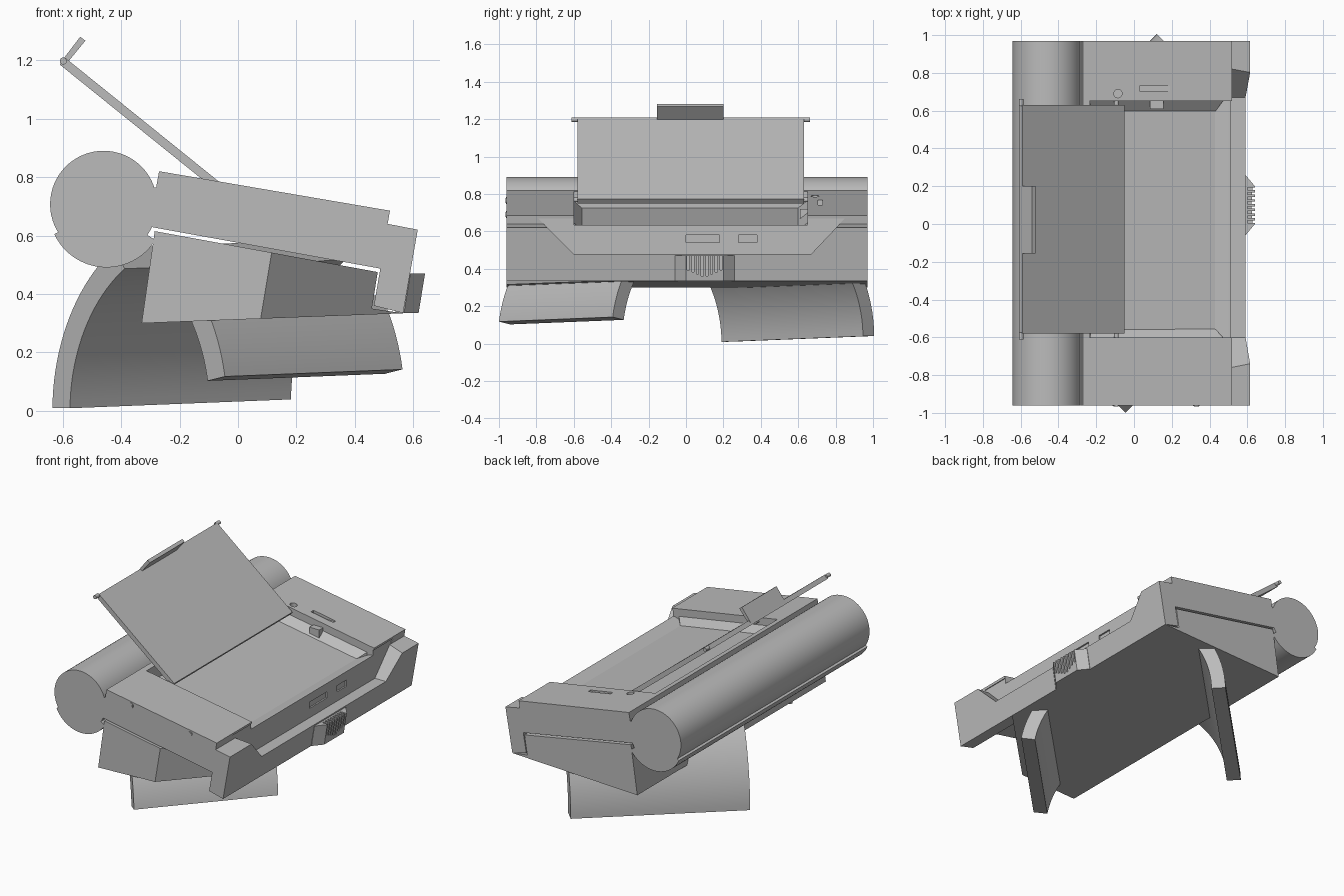
import bpy, bmesh, math
from mathutils import Vector

if "Cube" in bpy.data.objects:
    bpy.data.objects.remove(bpy.data.objects["Cube"], do_unlink=True)

grey = bpy.data.materials.new("plain grey")
grey.use_nodes = True
grey.diffuse_color = (0.5, 0.5, 0.5, 1)
grey.node_tree.nodes["Principled BSDF"].inputs["Base Color"].default_value = (0.5, 0.5, 0.5, 1)


def loft(name, first, last, smooth=False):
    """Solid between two matching outlines."""
    bm = bmesh.new()
    a = [bm.verts.new(p) for p in first]
    b = [bm.verts.new(p) for p in last]
    bm.faces.new(a)
    bm.faces.new(b)
    for i in range(len(a)):
        j = (i + 1) % len(a)
        bm.faces.new((a[i], a[j], b[j], b[i]))
    bmesh.ops.recalc_face_normals(bm, faces=bm.faces)
    mesh = bpy.data.meshes.new(name)
    bm.to_mesh(mesh)
    bm.free()
    mesh.materials.append(grey)
    ob = bpy.data.objects.new(name, mesh)
    bpy.context.scene.collection.objects.link(ob)
    if smooth:
        bpy.ops.object.select_all(action="DESELECT")
        ob.select_set(True)
        bpy.context.view_layer.objects.active = ob
        bpy.ops.object.shade_smooth_by_angle(angle=math.radians(30))
    return ob


def prism(name, outline, y0, y1, smooth=False):
    """Side outline (x, z) extruded along y."""
    return loft(name, [(x, y0, z) for x, z in outline], [(x, y1, z) for x, z in outline], smooth)


def box(name, x0, x1, y0, y1, z0, z1):
    return prism(name, [(x0, z0), (x1, z0), (x1, z1), (x0, z1)], y0, y1)


def arc(cx, cz, r, start, end, n):
    angles = [math.radians(start + (end - start) * i / n) for i in range(n + 1)]
    return [(cx + r * math.cos(t), cz + r * math.sin(t)) for t in angles]


def rod(name, cx, cz, r, y0, y1, n=24):
    return prism(name, arc(cx, cz, r, 0, 360, n)[:-1], y0, y1, True)


def cut(ob, cutter):
    cutter.hide_render = True
    mod = ob.modifiers.new("cut", "BOOLEAN")
    mod.operation = "DIFFERENCE"
    mod.solver = "EXACT"
    mod.object = cutter
    bpy.context.view_layer.objects.active = ob
    bpy.ops.object.modifier_apply(modifier=mod.name)
    bpy.data.objects.remove(cutter, do_unlink=True)


FRONT, BACK = -0.96, 0.97

# Upper shell with its hanging lip
shell = prism("upper_shell", [(-0.27, 0.82), (0.52, 0.685), (0.512, 0.64), (0.615, 0.62),
                              (0.565, 0.335), (0.465, 0.36), (0.487, 0.487), (-0.29, 0.628),
                              (-0.4, 0.7), (-0.4, 0.745), (-0.28, 0.765)], FRONT, BACK)
# Sunken tray
cut(shell, prism("tray_cutter", [(-0.235, 0.95), (-0.235, 0.725), (0.43, 0.612), (0.5, 0.635),
                                 (0.56, 0.635), (0.56, 0.95)], -0.6, 0.65))
# Lowered middle of the lip
notch = [(-0.79, 0.67), (0.85, 0.67), (0.67, 0.48), (-0.6, 0.48)]
cut(shell, loft("lip_cutter", [(0.512, y, z) for y, z in notch], [(0.75, y, z) for y, z in notch]))
# Slots in the wall and the top
for y0, y1 in ((0.0, 0.18), (0.28, 0.38)):
    cut(shell, box("wall_slot_cutter", 0.502, 0.55, y0, y1, 0.54, 0.58))
cut(shell, box("top_slot_cutter", 0.03, 0.19, 0.705, 0.73, 0.735, 0.85))
ring = arc(-0.085, 0.69, 0.022, 0, 360, 20)[:-1]
cut(shell, loft("top_hole_cutter", [(x, y, 0.765) for x, y in ring], [(x, y, 0.85) for x, y in ring]))

# Sloping edges of the tray and a small catch
for name, wall, toe in (("front_tray_edge", -0.6, -0.555), ("back_tray_edge", 0.65, 0.595)):
    loft(name, [(-0.23, wall, 0.72), (-0.23, toe, 0.722), (-0.23, wall, 0.765)],
         [(0.47, wall, 0.6), (0.43, toe, 0.61), (0.47, wall, 0.645)])
box("tray_catch", 0.085, 0.155, 0.61, 0.652, 0.66, 0.72)

# Lower block with one corner cut off diagonally
block = prism("lower_block", [(-0.285, 0.615), (0.478, 0.475), (0.458, 0.35), (0.565, 0.334),
                              (-0.33, 0.3)], FRONT, BACK)
corner = [(0.06, -1.0), (0.8, -1.0), (0.8, -0.235), (0.075, -0.96)]
cut(block, loft("corner_cutter", [(x - 0.005, y, 0.27) for x, y in corner],
                [(x + 0.045, y, 0.57) for x, y in corner]))

# Roller and its cradle
rod("roller", -0.46, 0.707, 0.183, FRONT, BACK, 64)
prism("roller_cradle", arc(-0.45, 0.688, 0.197, 205, 328, 32) + [(-0.45, 0.7)], FRONT, BACK, True)

# Grip with finger grooves
plan = [(0.56, -0.06), (0.59, -0.06), (0.64, 0.0), (0.64, 0.2), (0.59, 0.26), (0.56, 0.26)]
grip = loft("grip", [(x - 0.022, y, 0.335) for x, y in plan], [(x, y, 0.47) for x, y in plan])
for i in range(8):
    y = 0.012 + i * 0.025
    low = 0.355 + 0.011 * abs(i - 3.5)
    cut(grip, box("groove_cutter", 0.6, 0.7, y - 0.006, y + 0.006, low, 0.5))

# Open lid, its handle flap and pins
prism("lid", [(-0.61, 1.185), (-0.07, 0.75), (-0.051, 0.773), (-0.591, 1.208)], -0.58, 0.63)
prism("lid_flap", [(-0.605, 1.195), (-0.54, 1.28), (-0.522, 1.267), (-0.585, 1.19)], -0.155, 0.2)
for side, y0, y1 in (("front", -0.612, -0.575), ("back", 0.625, 0.662)):
    rod(side + "_lid_pin", -0.598, 1.197, 0.012, y0, y1)
for side, y0, y1 in (("front", -0.605, -0.575), ("back", 0.625, 0.655)):
    rod(side + "_hinge_pin", -0.093, 0.768, 0.012, y0, y1)

# Round caps on the end face
for name, x, z in (("hinge_cap", -0.095, 0.765), ("lock_cap", 0.33, 0.69)):
    rod(name, x, z, 0.018, FRONT - 0.003, FRONT + 0.01)
    rod(name + "_centre", x, z, 0.013, FRONT - 0.005, FRONT + 0.01)


def leg(name, corner_xy, out, length, start, end):
    """Curved plate flaring outward, running diagonally under the body."""
    out = Vector(out).normalized()
    outer, inner = 0.665, 0.58
    base = Vector((*corner_xy, 0)) - out * outer * math.cos(math.radians(start))
    section = arc(0, 0, outer, start, end, 20) + arc(0, 0, inner, end, start, 20)
    near = [base + out * s + Vector((0, 0, z)) for s, z in section]
    run = Vector((1, 1, 0.04)).normalized() * length
    loft(name, near, [p + run for p in near], True)


leg("back_leg", (-0.635, 0.25), (-1, 1, 0), 1.07, 0.9, 57)
leg("front_leg", (-0.045, -1.0), (1, -1, 0), 0.86, 10.2, 34)
